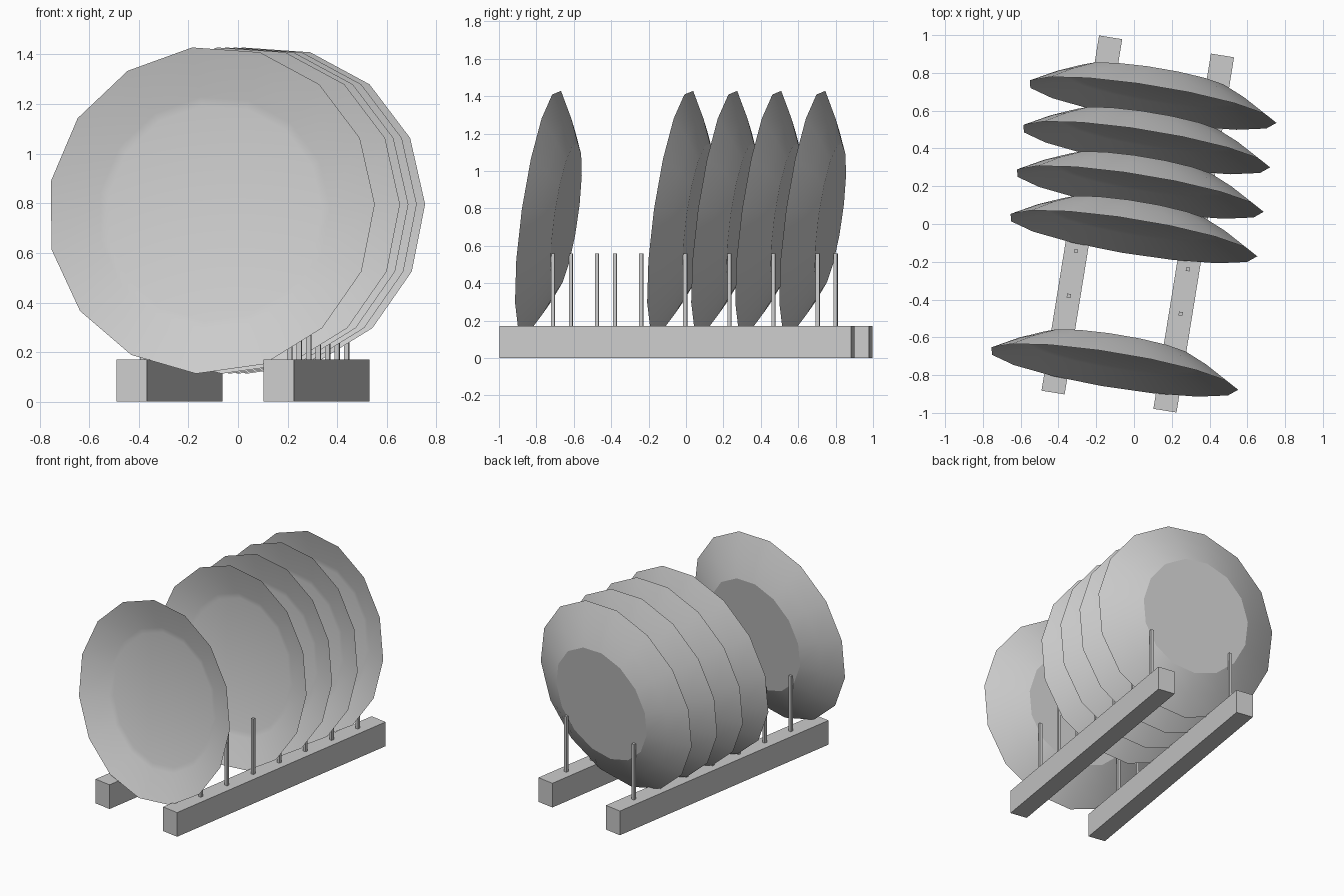
import bpy, bmesh
from math import sin, cos, radians, tau
from mathutils import Matrix, Vector

if "Cube" in bpy.data.objects:
    bpy.data.objects.remove(bpy.data.objects["Cube"])

YAW = Matrix.Rotation(radians(-9.2), 4, 'Z')
RACK = Matrix.Translation((0.02, 0, 0)) @ YAW


def make_object(name, bm, matrix):
    bmesh.ops.recalc_face_normals(bm, faces=bm.faces)
    mesh = bpy.data.meshes.new(name)
    bm.to_mesh(mesh)
    bm.free()
    ob = bpy.data.objects.new(name, mesh)
    bpy.context.collection.objects.link(ob)
    ob.matrix_world = matrix
    return ob


def box(name, center, size, matrix):
    bm = bmesh.new()
    bmesh.ops.create_cube(bm, size=1, matrix=Matrix.Translation(center)
                          @ Matrix.Diagonal((*size, 1)))
    return make_object(name, bm, matrix)


# plate: 15-sided lathe about the local y axis, open towards -y
SIDES = 15
PROFILE = [(0.44, 0.083), (0.475, 0.074), (0.668, 0.0), (0.53, 0.078), (0.40, 0.136)]


def plate(name, center):
    bm = bmesh.new()
    rings = []
    for r, d in PROFILE:
        rings.append([bm.verts.new((r * cos(a), d, r * sin(a)))
                      for a in (tau * i / SIDES + radians(2) for i in range(SIDES))])
    for lo, hi in zip(rings, rings[1:]):
        for i in range(SIDES):
            j = (i + 1) % SIDES
            bm.faces.new((lo[i], lo[j], hi[j], hi[i]))
    bm.faces.new(rings[0])    # eating surface
    bm.faces.new(rings[-1])   # foot
    tilt = Matrix.Rotation(radians(-8), 4, 'X')
    ob = make_object(name, bm, Matrix.Translation(center) @ YAW @ tilt)
    bpy.ops.object.select_all(action='DESELECT')
    bpy.context.view_layer.objects.active = ob
    ob.select_set(True)
    bpy.ops.object.shade_smooth_by_angle(angle=radians(22))


# two rails, each with seven upright pegs
for side, u in (("left", -0.30), ("right", 0.30)):
    box(side + "_rail", (u, 0, 0.085), (0.124, 1.905, 0.17), RACK)
    for i in range(7):
        box(f"{side}_peg_{i + 1}", (u, 0.045 + (i - 3) * 0.239, 0.36),
            (0.02, 0.02, 0.40), RACK)

# plates leaning in five of the slots
for k in (0, 3, 4, 5, 6):
    plate(f"plate_{k + 1}", Vector((-0.108 + 0.0338 * k, -0.774 + 0.2355 * k, 0.773)))
